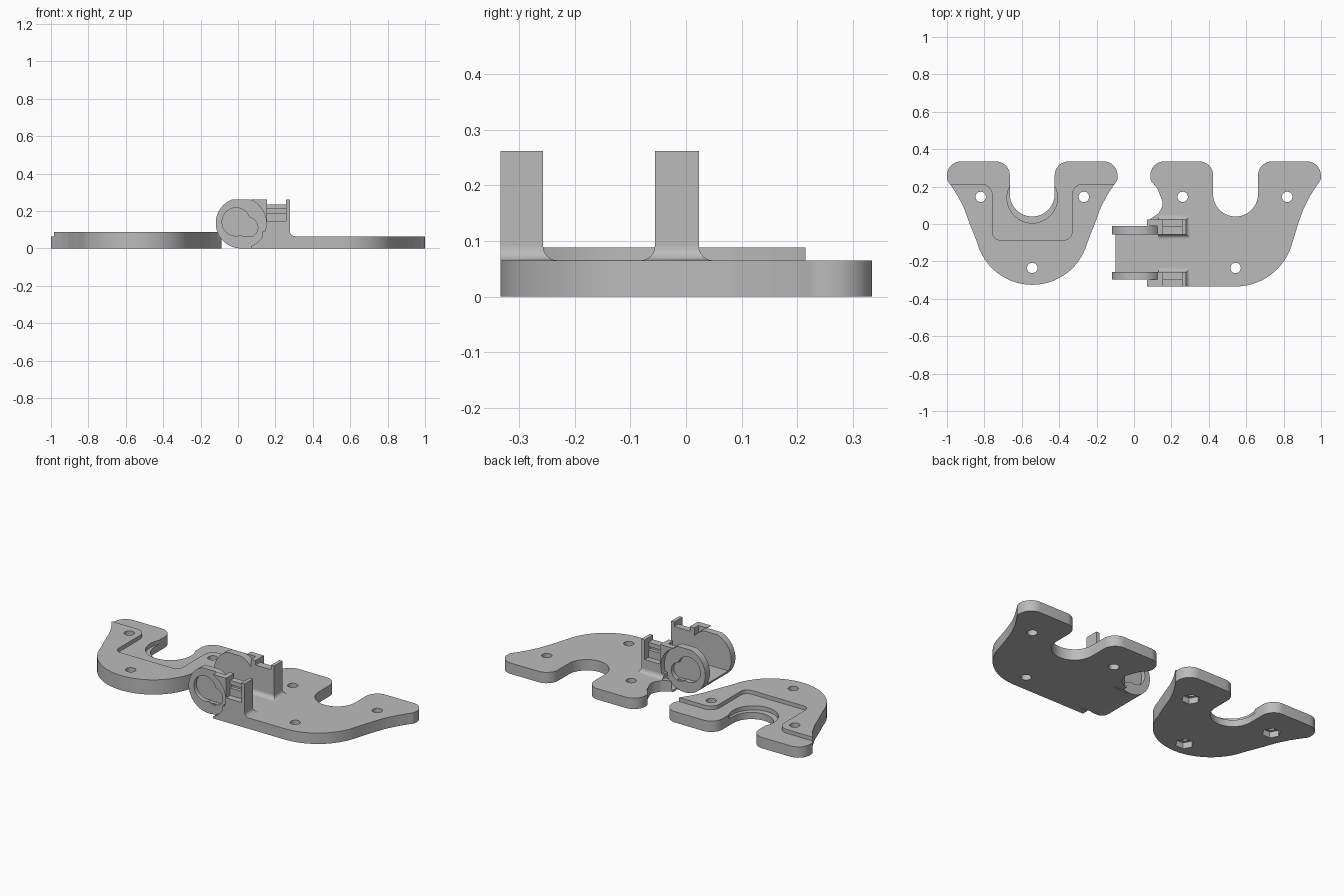
import bpy, bmesh
from math import sin, cos, pi, radians, sqrt
from mathutils import Vector

cube = bpy.data.objects.get("Cube")
if cube:
    bpy.data.objects.remove(cube)

GREY = (0.5, 0.5, 0.5, 1)
grey = bpy.data.materials.new("plain grey")
grey.use_nodes = True
grey.diffuse_color = GREY
for node in grey.node_tree.nodes:
    if node.type == 'BSDF_PRINCIPLED':
        node.inputs["Base Color"].default_value = GREY


def loft(name, rings):
    """Closed solid through equal-length rings of 3D points."""
    bm = bmesh.new()
    rows = [[bm.verts.new(p) for p in ring] for ring in rings]
    n = len(rows[0])
    for low, high in zip(rows, rows[1:]):
        for i in range(n):
            j = (i + 1) % n
            bm.faces.new((low[i], low[j], high[j], high[i]))
    bm.faces.new(rows[0])
    bm.faces.new(rows[-1])
    bmesh.ops.recalc_face_normals(bm, faces=bm.faces)
    mesh = bpy.data.meshes.new(name)
    bm.to_mesh(mesh)
    bm.free()
    mesh.materials.append(grey)
    obj = bpy.data.objects.new(name, mesh)
    bpy.context.collection.objects.link(obj)
    return obj


def prism(name, pts, lo, hi, axis='Z'):
    place = (lambda a, b, h: (a, b, h)) if axis == 'Z' else (lambda a, b, h: (a, h, b))
    return loft(name, [[place(a, b, h) for a, b in pts] for h in (lo, hi)])


def boolean(target, tool, operation='DIFFERENCE'):
    mod = target.modifiers.new("cut", 'BOOLEAN')
    mod.operation, mod.solver, mod.object = operation, 'EXACT', tool
    bpy.context.view_layer.objects.active = target
    bpy.ops.object.modifier_apply(modifier=mod.name)
    bpy.data.objects.remove(tool)


def smooth(obj):
    bpy.ops.object.select_all(action='DESELECT')
    obj.select_set(True)
    bpy.context.view_layer.objects.active = obj
    bpy.ops.object.shade_smooth_by_angle(angle=radians(30))


def arc(cx, cy, r, start, end, n=24):
    return [(cx + r * cos(radians(start + (end - start) * i / n)),
             cy + r * sin(radians(start + (end - start) * i / n))) for i in range(n + 1)]


def circle(cx, cy, r, n=48):
    return arc(cx, cy, r, 0, 360, n)[:-1]


def rect(x0, x1, y0, y1):
    return [(x0, y0), (x1, y0), (x1, y1), (x0, y1)]


def rounded(corners, n=8):
    """Polygon whose corners (x, y, radius) are rounded."""
    out = []
    for i, (x, y, r) in enumerate(corners):
        p = Vector((x, y))
        a = (Vector(corners[i - 1][:2]) - p).normalized()
        b = (Vector(corners[(i + 1) % len(corners)][:2]) - p).normalized()
        if r == 0:
            out.append((x, y))
            continue
        half = a.angle(b) / 2
        start, end = p + a * r / (sin(half) / cos(half)), p + b * r / (sin(half) / cos(half))
        mid = p + (a + b).normalized() * r / sin(half)
        for k in range(n + 1):
            d = (start - mid).lerp(end - mid, k / n).normalized() * r
            out.append(tuple(mid + d))
    return out


def sharp(pts):
    return [(x, y, 0) for x, y in pts]


def shift(pts, dx, flip=1):
    return [(dx + flip * p[0], *p[1:]) for p in pts]


# Half outline shared by both plates: slot side, arm, flared flank, round belly
BASE = 0.065
SLOT = sharp(arc(0, 0.16, 0.12, 270, 360, 14))
ARM = [(0.12, 0.335, 0.075), (0.456, 0.335, 0.075), (0.456, 0.235, 0.04)]
FLARE = [(0.435, 0.207, 0.04), (0.398, 0.15, 0.15), (0.365, 0.085, 0.15), (0.334, 0, 0.2)]


def half_outline(r):
    return SLOT + ARM + FLARE + sharp(arc(0, -0.02, r, -15, -90, 20))


def drill(plate, cx, spots):
    for x, y in spots:
        boolean(plate, prism("hole", circle(cx + x, y, 0.028, 24), -0.1, 0.2))


HOLES = [(-0.276, 0.145), (0.276, 0.145), (0, -0.235)]

# Left plate with raised rim, counterbored slot and nut pockets
CX = -0.544
side = half_outline(0.305)
outline = side + shift(side[1:-1], 0, -1)[::-1]
clamp_plate = prism("clamp_plate", rounded(shift(outline, CX)), 0, 0.088)
half = [(0.212, -0.085, 0.04), (0.212, 0.215, 0.06), (0.6, 0.215, 0), (0.6, 0.5, 0)]
recess = shift(half, CX) + shift(half, CX, -1)[::-1]
boolean(clamp_plate, prism("recess", rounded(recess), BASE, 0.2))
boolean(clamp_plate, prism("counterbore", circle(CX, 0.14, 0.135), 0.04, 0.2))
drill(clamp_plate, CX, HOLES)
for hx, hy in HOLES:
    boolean(clamp_plate, prism("nut_pocket", circle(CX + hx, hy, 0.05, 6), -0.1, 0.035))
smooth(clamp_plate)

# Right plate, with one straight edge that carries the hinge
CX = 0.543
FRONT = -0.334
side = half_outline(0.314)
inner_arm = shift(SLOT[1:] + ARM, CX, -1)[::-1]
neck = [(0.15, FRONT, 0), (0.15, 0, 0), (0.08, 0.022, 0), (0.13, 0.055, 0.03),
        (0.158, 0.105, 0.05), (0.125, 0.19, 0.08)]
hinge_plate = prism("hinge_plate", rounded(shift(side, CX) + neck + inner_arm), 0, BASE)
drill(hinge_plate, CX, HOLES[1:] + [(-0.283, 0.145)])
smooth(hinge_plate)

# Hinge floor, rounded underneath to follow the cheeks
HX, HZ, HR, TOP = 0.016, 0.135, 0.135, 0.262
floor_side = arc(HX, HZ, HR, 211, 270, 16) + [(0.2, 0), (0.2, BASE)]
smooth(prism("hinge_floor", floor_side, -0.29, -0.02, 'Y'))

# Hinge cheeks: round disc with blind keyhole, stepped wall, slot and post
END = 0.278
lift = (TOP - HZ) / HR
flat = 90 - 57.29578 * sqrt(2 * (1 - lift)) * 1.0
disc_side = arc(HX, HZ, HR, 180 - flat, 360 + flat, 56)


def cheek(label, inner, mid, outer):
    out = 1 if outer > inner else -1
    disc = prism(label + "_hinge_disc", disc_side, inner, mid, 'Y')
    depth = mid - out * 0.026
    for x, z, r in ((-0.01, 0.142, 0.075), (0.052, 0.112, 0.054)):
        boolean(disc, prism("keyhole", circle(x, z, r), depth, mid + out * 0.1, 'Y'))
    smooth(disc)

    wall = prism(label + "_hinge_wall", rect(0.125, END, 0, TOP), inner, mid, 'Y')
    boolean(wall, prism("notch", rect(0.155, 0.257, 0.235, 0.4), -1, 1, 'Y'))
    boolean(wall, prism("slot", rect(0.155, 0.257, 0.19, 0.21),
                        mid - out * 0.02, mid + out * 0.1, 'Y'))

    block = prism(label + "_hinge_block", rect(0.07, END, 0, TOP), mid, outer, 'Y')
    boolean(block, prism("clearance", circle(HX, HZ, HR, 64), -1, 1, 'Y'))
    boolean(block, prism("ledge", rect(0.155, 0.257, 0.145, 0.4), -1, 1, 'Y'))
    smooth(block)


cheek("front", -0.257, -0.296, FRONT)
cheek("rear", -0.056, -0.012, 0.023)


# Concave fillets where the cheeks meet the plate
def fillet(name, y0, y1, grow_front, r=0.026, steps=8):
    rings = []
    for i in range(steps + 1):
        a = pi / 2 * i / steps
        o, z = r * (1 - sin(a)), BASE + r * (1 - cos(a))
        rings.append([(x, y, z) for x, y in
                      rect(0.13, END + o, y0 - o * grow_front, y1 + o)])
    smooth(loft(name, rings))


fillet("front_hinge_fillet", FRONT, -0.257, 0)
fillet("rear_hinge_fillet", -0.056, 0.023, 1)
